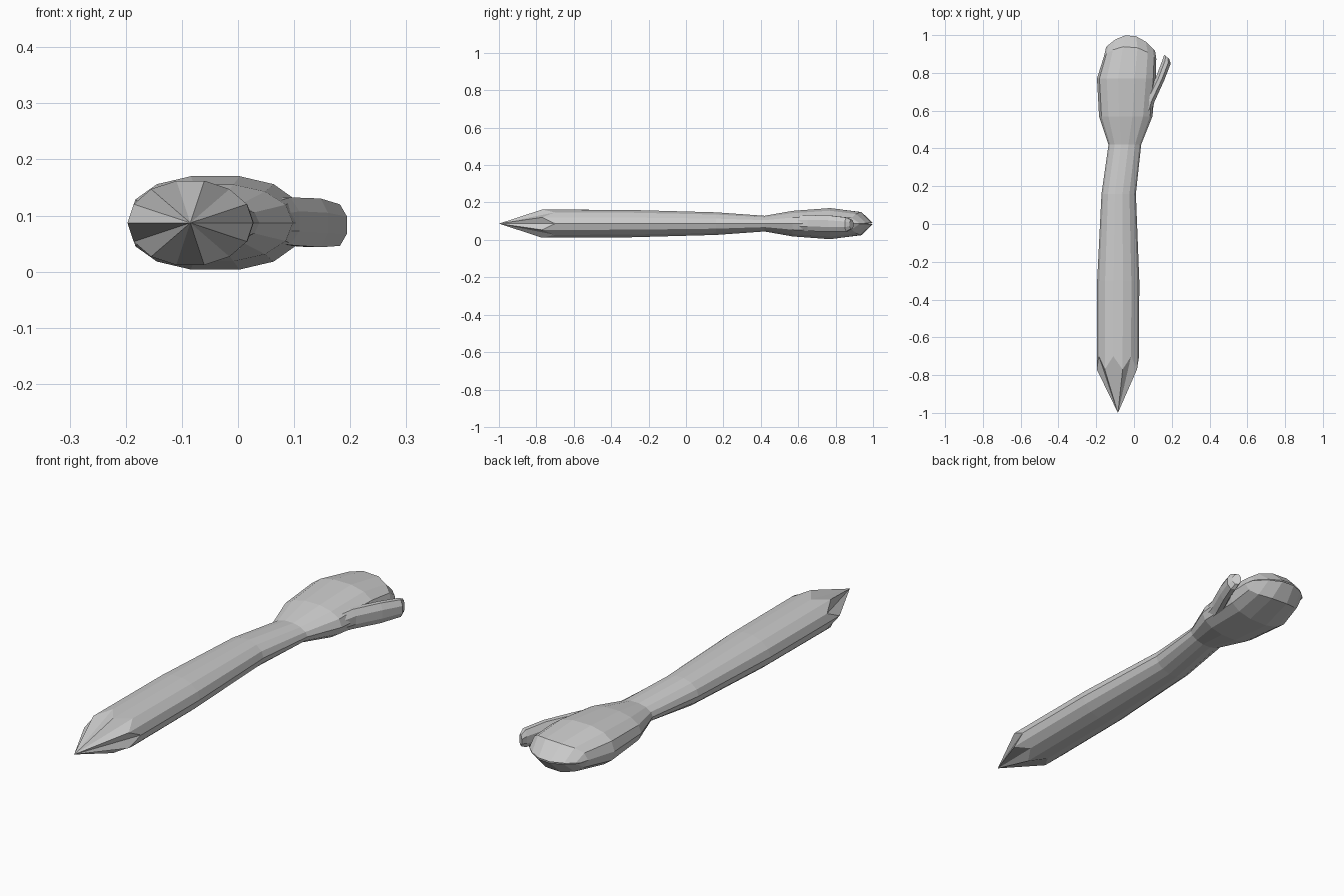
import bpy
from math import sin, cos, pi

if "Cube" in bpy.data.objects:
    bpy.data.objects.remove(bpy.data.objects["Cube"])

ZC = 0.087


def make(name, rings, tip=None):
    """Skin a list of rings; optionally start in a point, cap the remaining ends."""
    n = len(rings[0])
    verts = [v for r in rings for v in r]
    faces = []
    for i in range(len(rings) - 1):
        for j in range(n):
            k = (j + 1) % n
            faces.append((i*n + j, i*n + k, (i+1)*n + k, (i+1)*n + j))
    if tip:
        verts.append(tip)
        faces += [(len(verts) - 1, (j + 1) % n, j) for j in range(n)]
    else:
        faces.append(tuple(reversed(range(n))))
    last = (len(rings) - 1) * n
    faces.append(tuple(last + j for j in range(n)))
    # drawn looking along +y the rings run anticlockwise: flip to face outward
    mesh = bpy.data.meshes.new(name)
    mesh.from_pydata(verts, [], faces)
    import bmesh
    bm = bmesh.new()
    bm.from_mesh(mesh)
    bmesh.ops.recalc_face_normals(bm, faces=bm.faces)
    bm.to_mesh(mesh)
    bm.free()
    ob = bpy.data.objects.new(name, mesh)
    bpy.context.collection.objects.link(ob)
    return ob


def ring(y, left, right, rz, zig=0, bow=0, skew=0, n=14, power=1.0, zc=ZC):
    """Upright oval; zig staggers the points, bow and skew bend it along y."""
    cx, rx = (left + right) / 2, (right - left) / 2
    pts = []
    for j in range(n):
        a = 2 * pi * (j + 0.5) / n + (pi / n if n == 14 else 0)
        c, s = cos(a), sin(a)
        c = abs(c) ** power * (1 if c > 0 else -1)
        s = abs(s) ** power * (1 if s > 0 else -1)
        dy = (zig if j % 2 else -zig) - bow * c * c - skew * c
        pts.append((cx + rx * c, y + dy, zc + rz * s))
    return pts


# Pointed forearm, narrow wrist and closed mitten hand in one skin
arm = [
    ring(-0.735, -0.197, 0.027, 0.077, zig=0.035),
    ring(-0.30, -0.195, 0.028, 0.075),
    ring(0.16, -0.172, 0.010, 0.062),
    ring(0.42, -0.135, 0.038, 0.043),
    ring(0.57, -0.185, 0.098, 0.070, power=0.92),
    ring(0.77, -0.196, 0.115, 0.085, power=0.85),
    ring(0.94, -0.157, 0.118, 0.063, bow=0.055, skew=0.01, power=0.85),
    ring(1.00, -0.148, 0.112, 0.003, bow=0.075, skew=0.01),
]
make("arm_and_hand", arm, tip=(-0.085, -1.0, ZC))

# Thumb angled away from the palm
thumb = [
    ring(0.50, 0.01, 0.066, 0.034, n=8),
    ring(0.65, 0.05, 0.112, 0.046, n=8, zc=0.09),
    ring(0.77, 0.115, 0.162, 0.047, n=8, skew=0.01, zc=0.087),
    ring(0.86, 0.150, 0.196, 0.040, n=8, skew=0.012, zc=0.083),
    ring(0.885, 0.158, 0.188, 0.026, n=8, skew=0.012, zc=0.083),
]
make("thumb", thumb)
